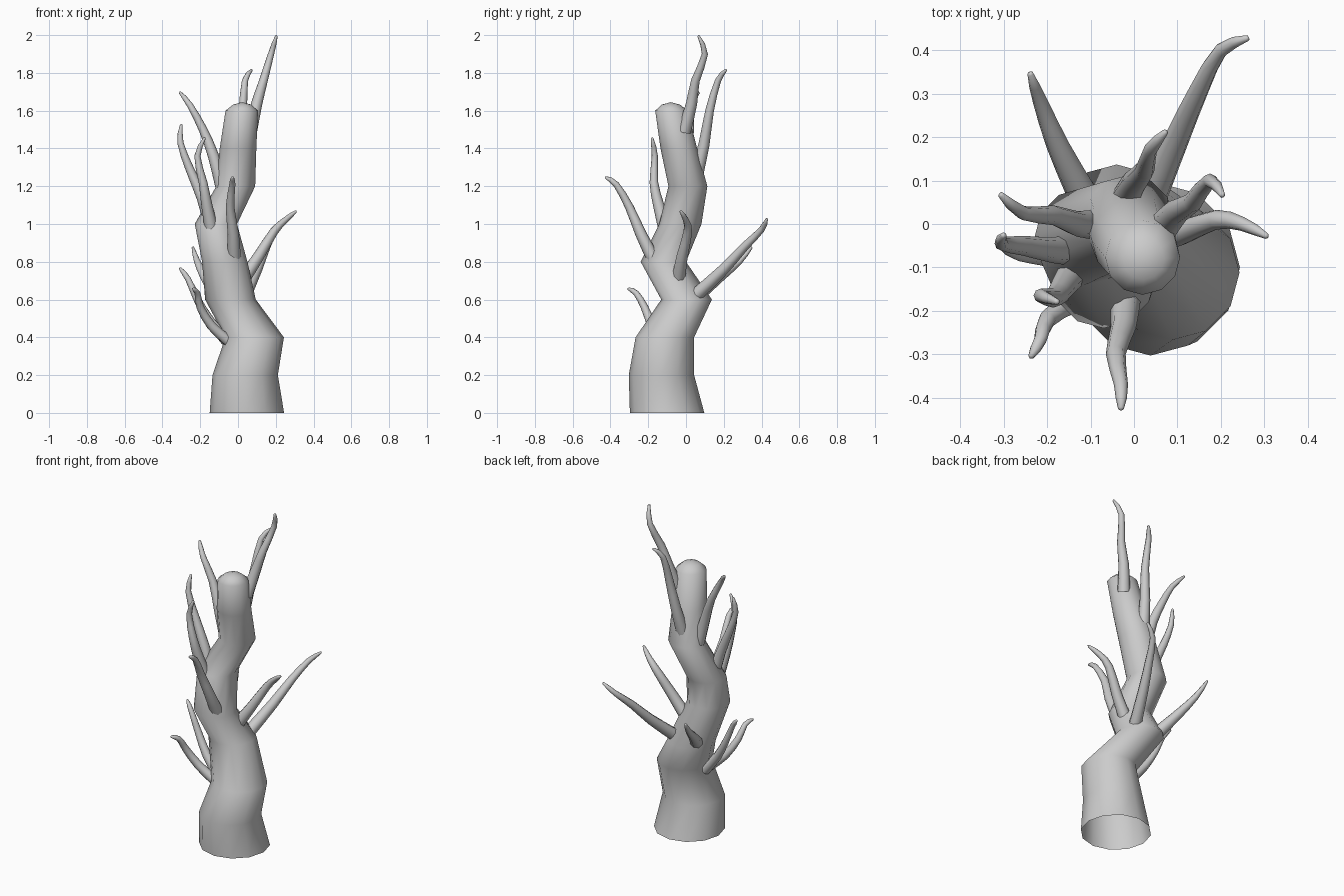
import bpy, bmesh, math
from mathutils import Vector

if "Cube" in bpy.data.objects:
    bpy.data.objects.remove(bpy.data.objects["Cube"])


def loft(name, rings, tip):
    """Skin a list of vertex rings and close the far end with a tip point."""
    bm = bmesh.new()
    loops = [[bm.verts.new(p) for p in ring] for ring in rings]
    n = len(loops[0])
    for a, b in zip(loops, loops[1:]):
        for i in range(n):
            j = (i + 1) % n
            bm.faces.new((a[i], a[j], b[j], b[i]))
    top = bm.verts.new(tip)
    for i in range(n):
        bm.faces.new((loops[-1][i], loops[-1][(i + 1) % n], top))
    mesh = bpy.data.meshes.new(name)
    bm.to_mesh(mesh)
    bm.free()
    ob = bpy.data.objects.new(name, mesh)
    bpy.context.collection.objects.link(ob)
    for poly in mesh.polygons:
        poly.use_smooth = True
    return ob


def ring(c, r, u, v, n):
    return [c + r * (math.cos(t) * u + math.sin(t) * v)
            for t in (2 * math.pi * i / n for i in range(n))]


def smooth_path(pts, steps=2):
    """Catmull-Rom curve through the points."""
    p = [2 * pts[0] - pts[1]] + pts + [2 * pts[-1] - pts[-2]]
    out = []
    for i in range(1, len(p) - 2):
        a, b, c, d = p[i - 1:i + 3]
        for k in range(steps):
            t = k / steps
            out.append(0.5 * (2 * b + (c - a) * t + (2 * a - 5 * b + 4 * c - d) * t * t
                              + (3 * b - a - 3 * c + d) * t ** 3))
    return out + [pts[-1]]


def branch(name, *pts, r0=0.036, r1=0.013):
    path = smooth_path([Vector(p) for p in pts])
    rings, u = [], Vector((1, 0, 0))
    last = len(path) - 1
    for i, c in enumerate(path[:-1]):
        d = (path[i + 1] - path[max(i - 1, 0)]).normalized()
        u = (u - d * u.dot(d)).normalized()
        rings.append(ring(c, r0 + (r1 - r0) * i / (last - 1), u, d.cross(u), 8))
    rings.append(ring(path[-1] - d * 0.006, 0.007, u, d.cross(u), 8))
    loft(name, rings, path[-1])


# Crooked trunk: x, y, z, radius of each level, open at the bottom
X, Y = Vector((1, 0, 0)), Vector((0, 1, 0))
levels = [(.047, -.10, 0, .197), (.038, -.13, .2, .173), (.088, -.112, .4, .155),
          (-.04, .003, .6, .134), (-.07, -.12, .8, .12), (-.117, -.03, 1.0, .112),
          (-.012, .01, 1.2, .103), (0, -.038, 1.4, .097), (.02, -.077, 1.6, .086),
          (.022, -.08, 1.632, .048)]
loft("trunk", [ring(Vector(l[:3]), l[3], X, Y, 12) for l in levels], (.022, -.08, 1.645))

# Low branches
branch("low_left_front_branch", (-.05, -.15, .38), (-.14, -.18, .46), (-.2, -.22, .56),
       (-.215, -.265, .635), (-.24, -.31, .66), r0=.03)
branch("low_left_branch", (-.06, -.1, .38), (-.15, -.09, .49), (-.215, -.075, .6),
       (-.265, -.07, .71), (-.31, -.05, .77), r0=.03)
branch("low_right_back_branch", (.04, .06, .63), (.1, .2, .76), (.15, .31, .88),
       (.2, .4, .97), (.265, .43, 1.03))
branch("low_left_back_branch", (-.12, .07, .63), (-.175, .18, .72), (-.215, .28, .8),
       (-.24, .35, .88))

# Middle branches
branch("right_branch", (.03, -.04, .71), (.11, -.02, .83), (.19, .01, .96),
       (.25, 0, 1.02), (.31, -.03, 1.07))
branch("front_branch", (-.02, -.17, .81), (-.025, -.24, .95), (-.042, -.3, 1.09),
       (-.03, -.37, 1.21), (-.03, -.43, 1.25))
branch("left_front_branch", (-.14, -.11, .97), (-.165, -.145, 1.1), (-.185, -.17, 1.22),
       (-.215, -.165, 1.36), (-.175, -.18, 1.46))
branch("left_branch", (-.14, -.06, .98), (-.19, -.06, 1.14), (-.255, -.05, 1.29),
       (-.305, -.045, 1.43), (-.3, -.025, 1.53))

# Top branches
branch("upper_left_branch", (-.08, 0, 1.18), (-.13, 0, 1.36), (-.185, .02, 1.5),
       (-.255, .025, 1.63), (-.31, .07, 1.7))
branch("upper_back_branch", (-.02, .055, 1.26), (.0, .095, 1.42), (.025, .125, 1.6),
       (.037, .17, 1.76), (.075, .215, 1.82))
branch("upper_right_branch", (.065, -.01, 1.49), (.1, .03, 1.64), (.135, .05, 1.76),
       (.175, .1, 1.9), (.205, .065, 2.0))
